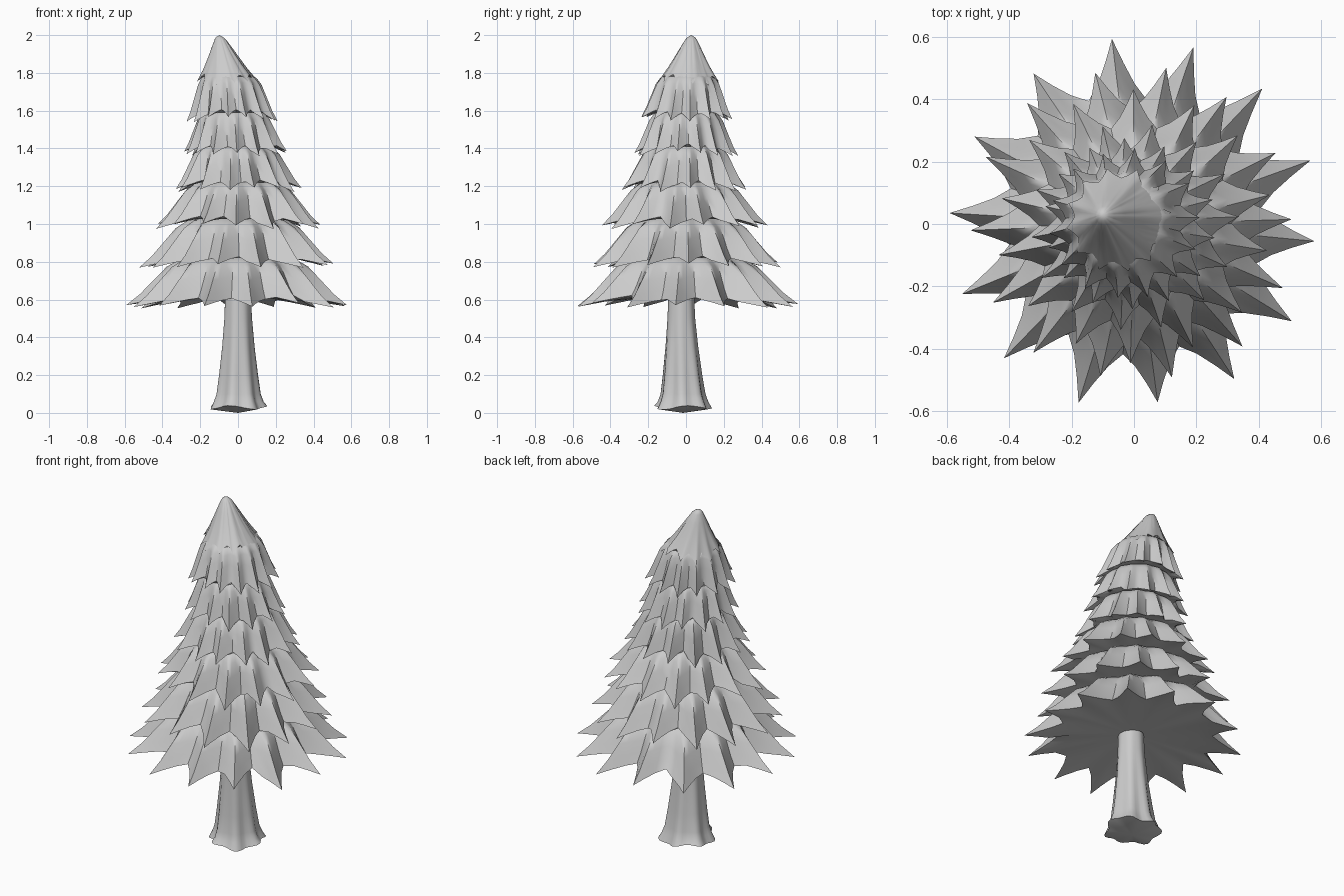
import bpy, bmesh, random
from math import sin, cos, pi, radians

if "Cube" in bpy.data.objects:
    bpy.data.objects.remove(bpy.data.objects["Cube"])

random.seed(4)


def finish(name, bm, angle):
    bmesh.ops.recalc_face_normals(bm, faces=bm.faces[:])
    me = bpy.data.meshes.new(name)
    bm.to_mesh(me)
    bm.free()
    ob = bpy.data.objects.new(name, me)
    bpy.context.collection.objects.link(ob)
    bpy.ops.object.select_all(action='DESELECT')
    ob.select_set(True)
    bpy.context.view_layer.objects.active = ob
    bpy.ops.object.shade_smooth_by_angle(angle=radians(angle))
    return ob


def bridge(bm, rings):
    n = len(rings[0])
    for a, b in zip(rings, rings[1:]):
        for i in range(n):
            j = (i + 1) % n
            bm.faces.new((a[i], a[j], b[j], b[i]))


# Rounded shoulder running out to the rim: (outward fraction, drop fraction)
SKIRT = ((0, 0), (.2, .05), (.4, .2), (.6, .48), (.8, .77), (1, 1))
CONE = ((0, 0), (.1, .06), (.3, .27), (.5, .49), (.75, .76), (1, 1))
# Across one spike: (angle fraction, tip weight)
SPAN = ((0, 1), (.12, .60), (.28, .25), (.5, 0), (.72, .25), (.88, .60))


def tier(name, spikes, phase, low, high, tip, valley, top, z_tip, z_top, inner, closed=False):
    """Star-edged skirt: top ring spreads to a spiked rim, then folds under."""
    bm = bmesh.new()
    pitch = 2 * pi / spikes
    k = spikes
    ang = [radians(phase) + (i + random.uniform(-.07, .07)) * pitch for i in range(k)]
    rad = [tip * random.uniform(.97, 1.02) for i in range(k)]
    val = [valley * random.uniform(.97, 1.03) for i in range(k)]
    drop = [z_tip + random.uniform(-.018, .012) for i in range(k)]
    cols = []
    for i in range(k):
        nxt = (i + 1) % k
        a0, a1 = ang[i], ang[nxt] + (2 * pi if nxt == 0 else 0)
        for f, s in SPAN:
            src = i if f <= .5 else nxt
            v = (val[i] + val[i - 1]) / 2 if f == 0 else val[i]
            cols.append((a0 + (a1 - a0) * f, s, v, rad[src], drop[src] + (1 - s) * .04))
    rings = []
    for t, d in (CONE if closed else SKIRT):
        ring = []
        cx = high[0] + (low[0] - high[0]) * t
        cy = high[1] + (low[1] - high[1]) * t
        e = 1.8 if closed else 1.15
        for a, s, v, rt, zr in cols:
            # upper part of each lobe is rounder than its sharp rim
            w = s ** (.65 + .35 * t)
            r = top + (v - top) * t + (rt - v) * w * t ** e
            z = z_top - (z_top - zr) * d
            ring.append(bm.verts.new((cx + r * cos(a), cy + r * sin(a), z)))
        rings.append(ring)
    # underside
    for f, dz in ((.8, .036), (0, .042)):
        ring = []
        for a, s, v, rt, zr in cols:
            r = inner + (v - inner) * f
            ring.append(bm.verts.new((low[0] + r * cos(a), low[1] + r * sin(a), z_tip + dz)))
        rings.append(ring)
    bridge(bm, rings)
    if closed:
        c = bm.verts.new((high[0], high[1], z_top + .01))
        n = len(rings[0])
        for i in range(n):
            bm.faces.new((c, rings[0][i], rings[0][(i + 1) % n]))
    return finish(name, bm, 45)


# Foliage tiers: spikes, phase, centre, tip, valley, top radius, tip z, top z
TIERS = [
    (14, -4.5, (0, 0), .592, .41, .25, .57, .825),
    (14, 2, (0, 0), .515, .36, .215, .785, 1.03),
    (14, 13, (0, 0), .44, .31, .19, .99, 1.225),
    (14, 4, (0, -.01), .335, .245, .165, 1.185, 1.415),
    (14, 15, (-.015, 0), .277, .21, .145, 1.375, 1.595),
    (14, 6, (-.03, 0), .242, .185, .125, 1.555, 1.785),
    (12, 10, (-.052, .012), .172, .135, .018, 1.745, 1.99),
]
inner = .05
for i, (n, ph, c, tip, val, top, z0, z1) in enumerate(TIERS):
    last = i == len(TIERS) - 1
    high = (-.098, .028) if last else TIERS[i + 1][2]
    tier(f"foliage_tier_{i + 1}", n, ph, c, high, tip, val, top, z0, z1, inner, last)
    inner = top * .95

# Trunk with a lobed, flared foot
bm = bmesh.new()
N = 42
rings = []
for z, r, lobe, cy in ((.63, .068, 0, -.025), (.5, .073, .02, -.025), (.35, .085, .04, -.022),
                       (.2, .101, .06, -.018), (.1, .114, .07, -.015), (.06, .126, .09, -.014),
                       (.028, .144, .09, -.014)):
    ring = []
    for i in range(N):
        a = 2 * pi * i / N
        rr = r * (1 + lobe * (cos(7 * a + .6) + .35 * sin(3 * a)))
        dz = .01 * sin(3 * a + 1) if z < .05 else 0
        ring.append(bm.verts.new((rr * cos(a), cy + rr * sin(a), z + dz)))
    rings.append(ring)
bridge(bm, rings)
foot = bm.verts.new((0, -.015, 0))
for i in range(N):
    bm.faces.new((foot, rings[-1][i], rings[-1][(i + 1) % N]))
finish("trunk", bm, 40)
